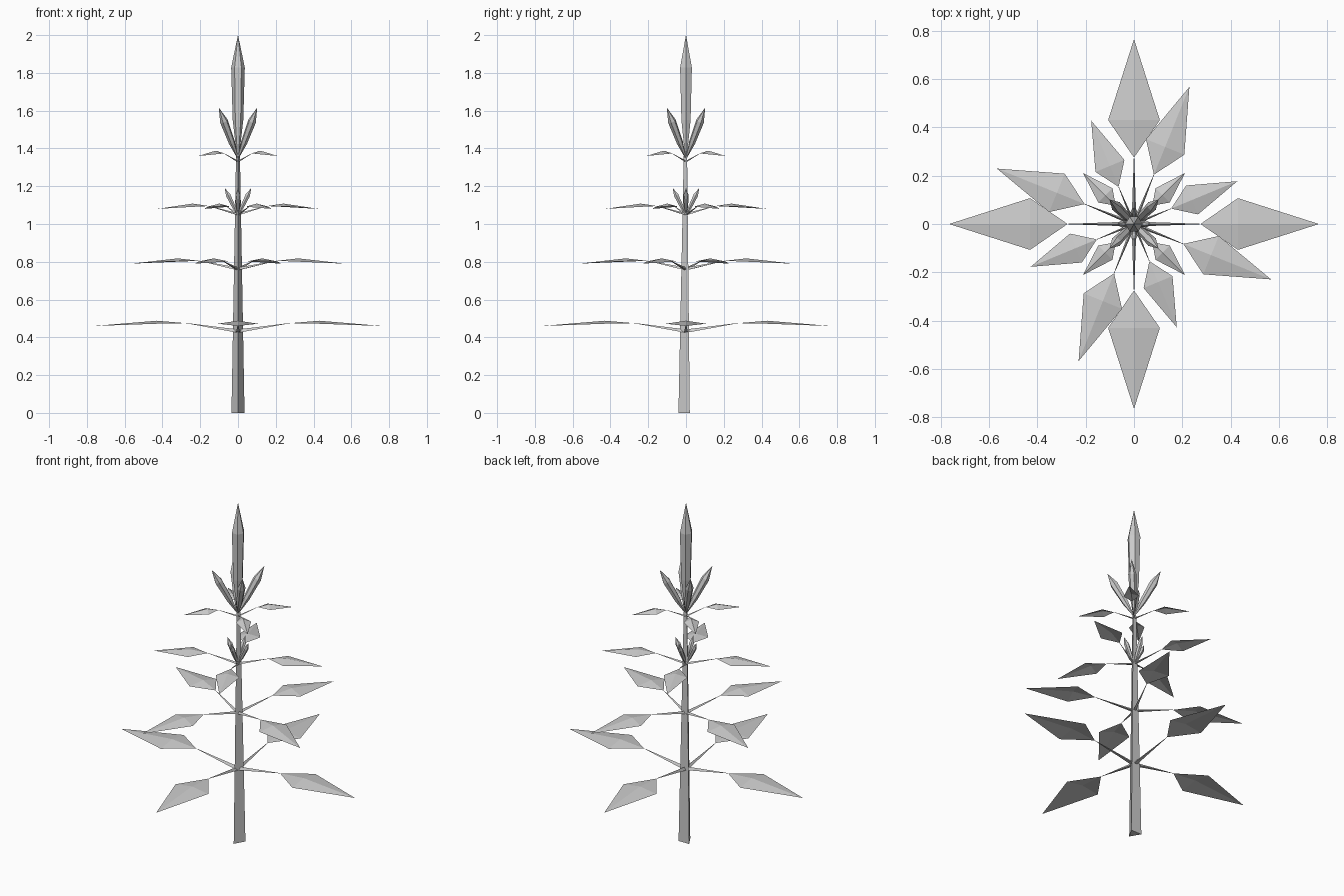
import bpy
from math import sin, cos, pi, radians
from mathutils import Vector

cube = bpy.data.objects.get("Cube")
if cube:
    bpy.data.objects.remove(cube, do_unlink=True)

grey = bpy.data.materials.new("plain grey")
grey.use_nodes = True
colour = (0.6, 0.6, 0.6, 1)
grey.diffuse_color = colour
grey.node_tree.nodes["Principled BSDF"].inputs["Base Color"].default_value = colour


def add_object(name, verts, faces):
    mesh = bpy.data.meshes.new(name)
    mesh.from_pydata(verts, [], faces)
    mesh.materials.append(grey)
    obj = bpy.data.objects.new(name, mesh)
    bpy.context.scene.collection.objects.link(obj)
    return obj


def tapered_tube(name, start, end, profile, sides, spin=0.0):
    """Faceted tube along a line; profile holds (fraction, radius) pairs."""
    start, end = Vector(start), Vector(end)
    turn = (end - start).to_track_quat('Z', 'Y')
    verts, faces = [], []
    for t, r in profile:
        for i in range(sides):
            a = spin + 2 * pi * i / sides
            verts.append(start.lerp(end, t) + turn @ Vector((r * cos(a), r * sin(a), 0)))
    for k in range(len(profile) - 1):
        for i in range(sides):
            j = (i + 1) % sides
            faces.append((k * sides + i, k * sides + j,
                          (k + 1) * sides + j, (k + 1) * sides + i))
    faces.append(tuple(reversed(range(sides))))
    faces.append(tuple(range(len(verts) - sides, len(verts))))
    return add_object(name, verts, faces)


def bud(name, start, end, radius):
    profile = [(0, .1), (.32, .78), (.74, 1), (1, .01)]
    return tapered_tube(name, start, end, [(t, r * radius) for t, r in profile], 6)


def leaf(name, z, size, angle):
    """Kite blade folded along its midrib, carried on a thin stalk."""
    blade = [(.275, 0, .045), (.43, .107, .042), (.765, 0, .03),
             (.43, -.107, .042), (.43, 0, .058)]
    verts = [(x * size, y * size, z + h) for x, y, h in blade]
    faces = [(4, 0, 3), (4, 3, 2), (4, 2, 1), (4, 1, 0)]
    parts = [add_object(name + "_blade", verts, faces),
             tapered_tube(name + "_stalk", (0, 0, z), verts[0],
                          [(0, .012 * size), (1, .001)], 3, pi / 2)]
    for part in parts:
        part.rotation_euler.z = radians(angle)


# Three-sided tapering stem
tapered_tube("stem", (0, 0, 0), (0, 0, 1.36), [(0, .04), (1, .012)], 3, pi / 2)

# Four whorls of leaves, smaller towards the top
tiers = [("lower", .43, 1, 0), ("middle", .76, .8, 68),
         ("upper", 1.05, .605, 22.5), ("top", 1.33, .39, 45)]
for tier, z, size, offset in tiers:
    for k in range(4):
        leaf(f"{tier}_leaf_{k + 1}", z, size, offset + 90 * k)

# Small side buds, spread crosswise
for k in range(4):
    a = k * pi / 2
    bud(f"small_bud_{k + 1}", (0, 0, 1.045), (.07 * cos(a), .07 * sin(a), 1.19), .014)

# Larger buds on the diagonals around the tall central spike
for k in range(4):
    a = pi / 4 + k * pi / 2
    bud(f"large_bud_{k + 1}", (0, 0, 1.345), (.143 * cos(a), .143 * sin(a), 1.615), .022)
bud("central_spike", (0, 0, 1.34), (0, 0, 2), .036)
